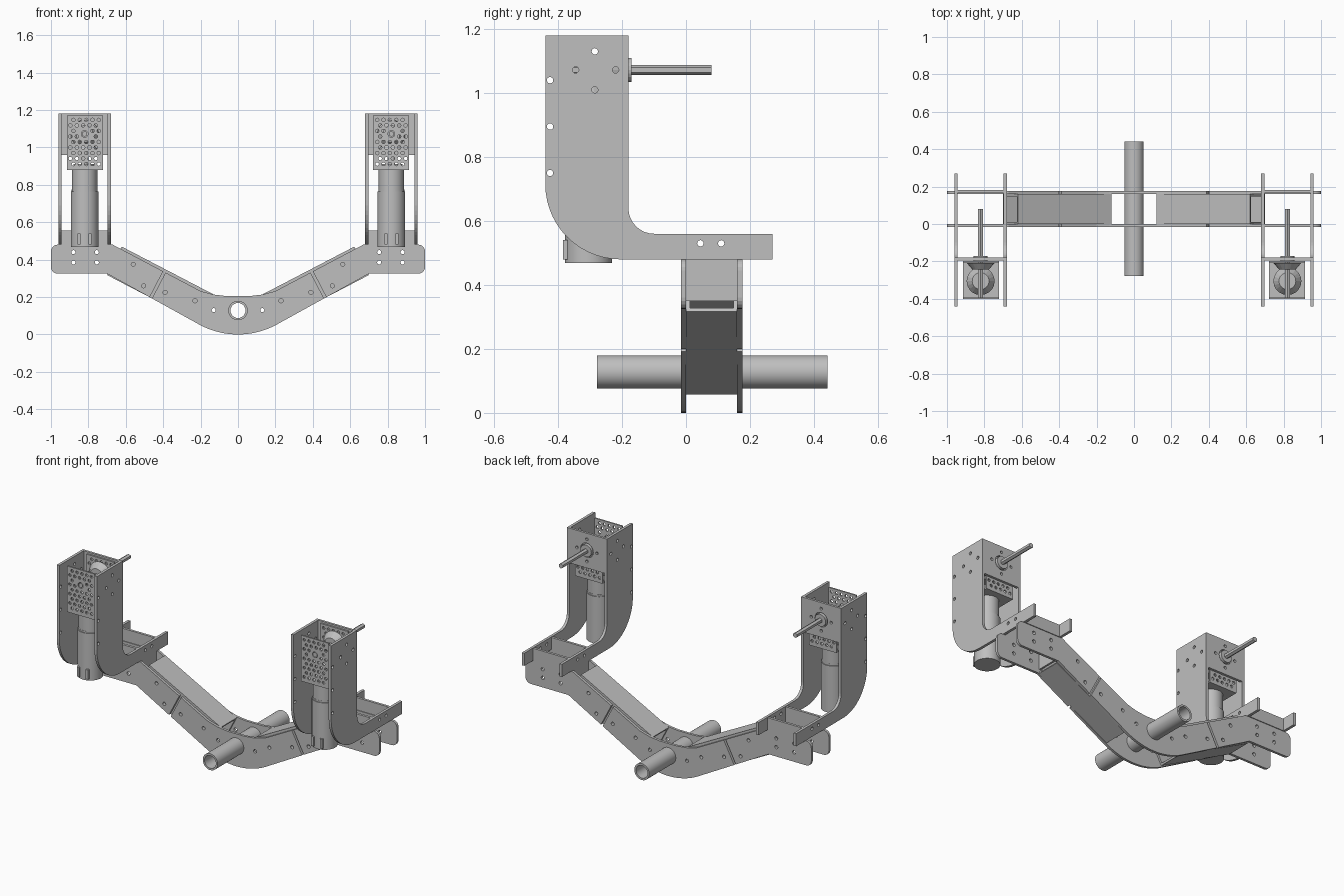
import bpy, bmesh, math
from mathutils import Matrix, Vector

if "Cube" in bpy.data.objects:
    bpy.data.objects.remove(bpy.data.objects["Cube"], do_unlink=True)

grey = bpy.data.materials.new("plain grey metal")
grey.use_nodes = True
GREY = (0.52, 0.52, 0.52, 1)
grey.diffuse_color = GREY
grey.node_tree.nodes["Principled BSDF"].inputs["Base Color"].default_value = GREY


def finish(bm, name, smooth=False):
    bmesh.ops.recalc_face_normals(bm, faces=bm.faces)
    mesh = bpy.data.meshes.new(name)
    bm.to_mesh(mesh)
    bm.free()
    mesh.materials.append(grey)
    ob = bpy.data.objects.new(name, mesh)
    bpy.context.collection.objects.link(ob)
    if smooth:
        shade(ob)
    return ob


def shade(ob):
    bpy.ops.object.select_all(action='DESELECT')
    ob.select_set(True)
    bpy.context.view_layer.objects.active = ob
    bpy.ops.object.shade_smooth_by_angle(angle=math.radians(35))


def add_prism(bm, outline, axis, a, b):
    """Extrude a 2D outline from a to b along x (outline is y,z) or y (outline is x,z)."""
    place = (lambda u, v: (a, u, v)) if axis == 'x' else (lambda u, v: (u, a, v))
    face = bm.faces.new([bm.verts.new(place(u, v)) for u, v in outline])
    out = bmesh.ops.extrude_face_region(bm, geom=[face])
    step = Vector((b - a, 0, 0)) if axis == 'x' else Vector((0, b - a, 0))
    bmesh.ops.translate(bm, vec=step, verts=[v for v in out['geom'] if isinstance(v, bmesh.types.BMVert)])


def add_box(bm, x, y, z):
    add_prism(bm, [(x[0], z[0]), (x[1], z[0]), (x[1], z[1]), (x[0], z[1])], 'y', *y)


def add_rod(bm, axis, centre, length, r1, r2=None, sides=24):
    turn = {'x': Matrix.Rotation(math.pi / 2, 4, 'Y'),
            'y': Matrix.Rotation(-math.pi / 2, 4, 'X'), 'z': Matrix()}[axis]
    bmesh.ops.create_cone(bm, cap_ends=True, segments=sides, radius1=r1, radius2=r1 if r2 is None else r2,
                          depth=length, matrix=Matrix.Translation(centre) @ turn)


def cut(ob, bm):
    """Subtract the solids in bm from ob and bake the result."""
    cutter = finish(bm, "hole_cutter")
    cutter.hide_render = True
    mod = ob.modifiers.new("holes", 'BOOLEAN')
    mod.operation, mod.solver, mod.object = 'DIFFERENCE', 'EXACT', cutter
    bpy.context.view_layer.update()
    baked = bpy.data.meshes.new_from_object(ob.evaluated_get(bpy.context.evaluated_depsgraph_get()))
    ob.modifiers.clear()
    ob.data = baked
    bpy.data.objects.remove(cutter, do_unlink=True)


def mirror(ob):
    mod = ob.modifiers.new("mirror", 'MIRROR')
    mod.use_axis[0] = True
    mod.use_mirror_merge = False


def arc(cx, cz, r, start, end, n=10):
    angles = [math.radians(start + (end - start) * i / n) for i in range(n + 1)]
    return [(cx + r * math.cos(a), cz + r * math.sin(a)) for a in angles]


SLOPE = math.radians(27.5)
AXLE_Z, SIDE_X, DRIVE_Y, SHAFT_Z = 0.128, 0.82, -0.305, 1.072


def slanted(u, v):
    """Point u along the sloping arm and v above its lower edge."""
    return (0.2 + u * math.cos(SLOPE) - v * math.sin(SLOPE), 0.055 + u * math.sin(SLOPE) + v * math.cos(SLOPE))


def beam_holes():
    bm = bmesh.new()
    spots = [(.13, .13), (.23, .18), (.39, .225), (.505, .26), (.56, .375),
             (.755, .385), (.755, .44), (.88, .385), (.88, .44)]
    for x, z in spots:
        for s in (1, -1):
            add_rod(bm, 'y', (s * x, .08, z), .4, .011, sides=12)
    return bm


# Beam plates: one long bent outline on each side, split by a slot on each arm
right_low = arc(0, .433, .433, -90, -62.5, 8) + [(.7, .325)] + arc(.965, .36, .035, -90, 0, 5)
right_top = arc(.965, .445, .035, 0, 90, 5) + [(.67, .48), (.2, .232), (.13, .213), (.06, .205)]
right = right_low + right_top
outline = right + [(-x, z) for x, z in reversed(right[1:])]
for name, y in (("front_beam_plate", -.016), ("back_beam_plate", .16)):
    bm = bmesh.new()
    add_prism(bm, outline, 'y', y, y + .016)
    plate = finish(bm, name)
    holes = beam_holes()
    add_rod(holes, 'y', (0, .08, AXLE_Z), .4, .05, sides=32)
    for s in (1, -1):
        slot = [slanted(u, v) for u, v in ((.294, -.03), (.308, -.03), (.308, .23), (.294, .23))]
        add_prism(holes, [(s * x, z) for x, z in slot], 'y', -.1, .3)
    cut(plate, holes)

# Hollow square arms between the beam plates
bm = bmesh.new()
add_prism(bm, [slanted(u, v) for u, v in ((0, .002), (.565, .002), (.565, .173), (0, .173))], 'y', 0, .16)
arm = finish(bm, "sloping_arm")
bore = beam_holes()
add_prism(bore, [slanted(u, v) for u, v in ((-.1, .014), (.7, .014), (.7, .161), (-.1, .161))], 'y', .012, .148)
cut(arm, bore)
mirror(arm)

# Centre axle tube
bm = bmesh.new()
add_rod(bm, 'y', (0, .082, AXLE_Z), .72, .052, sides=48)
axle = finish(bm, "axle_tube")
bore = bmesh.new()
add_rod(bore, 'y', (0, .082, AXLE_Z), .9, .04, sides=48)
cut(axle, bore)
shade(axle)

# Upright bracket side plates with curved heel
profile = ([(-.44, 1.18)] + arc(-.205, .715, .235, 180, 270, 14) + [(.27, .48), (.27, .56)]
           + arc(-.1, .64, .08, 270, 180, 8) + [(-.18, 1.18)])
side_spots = [(-.425, 1.04), (-.425, .895), (-.425, .75), (-.285, 1.13), (-.345, SHAFT_Z),
              (-.22, SHAFT_Z), (-.285, 1.01), (.045, .53), (.11, .53)]
for name, x in (("inner_bracket_side", .68), ("outer_bracket_side", .943)):
    bm = bmesh.new()
    add_prism(bm, profile, 'x', x, x + .017)
    side = finish(bm, name)
    holes = bmesh.new()
    for y, z in side_spots:
        add_rod(holes, 'x', (x, y, z), .1, .01, sides=12)
    cut(side, holes)
    mirror(side)

# Cross plates joining the bracket sides, and the tab under the inner side
bm = bmesh.new()
for y in (-.016, .165):
    add_box(bm, (.697, .943), (y, y + .016), (.48, .557))
add_box(bm, (.683, .695), (0, .16), (.35, .48))
mirror(finish(bm, "bracket_cross_plates"))

# Rear bearing plate with shaft opening
bm = bmesh.new()
add_box(bm, (.697, .943), (-.195, -.18), (.96, 1.18))
bearing = finish(bm, "bearing_plate")
holes = bmesh.new()
add_rod(holes, 'y', (SIDE_X, -.19, SHAFT_Z), .1, .045)
for dx, dz in ((.07, 0), (-.07, 0), (0, .07), (0, -.07)):
    add_rod(holes, 'y', (SIDE_X + dx, -.19, SHAFT_Z + dz), .1, .009, sides=12)
cut(bearing, holes)
mirror(bearing)

# Perforated gearbox channel: front and back walls with a floor
bm = bmesh.new()
add_box(bm, (.722, .915), (-.402, -.197), (.88, 1.17))
channel = finish(bm, "perforated_channel")
holes = bmesh.new()
add_box(holes, (.6, 1), (-.392, -.207), (.89, 1.3))
cut(channel, holes)
holes = bmesh.new()
for row in range(9):
    for col in range(-2, 3):
        dx, dz = col * .034 + (.008 if row % 2 else -.008), row * .0295 + .911 - SHAFT_Z
        if math.hypot(dx, dz) > .031:
            add_rod(holes, 'y', (SIDE_X + dx, -.3, SHAFT_Z + dz), .3, .0095, sides=8)
add_rod(holes, 'y', (SIDE_X, -.3, SHAFT_Z), .3, .018, sides=16)
cut(channel, holes)
mirror(channel)

# Motor hanging below the gearbox: stacked round sections
bm = bmesh.new()
for low, high, radius in ((.468, .765, .074), (.765, .775, .069), (.775, .88, .068), (.888, .91, .06)):
    add_rod(bm, 'z', (SIDE_X, DRIVE_Y, (low + high) / 2), high - low, radius, sides=32)
for dx in (-.03, .03):
    add_box(bm, (SIDE_X + dx - .008, SIDE_X + dx + .008), (-.385, -.37), (.48, .54))
mirror(finish(bm, "motor", True))

# Bevel gears and drive shaft
bm = bmesh.new()
add_rod(bm, 'z', (SIDE_X, DRIVE_Y, .96), .1, .02, sides=16)
add_rod(bm, 'z', (SIDE_X, DRIVE_Y, 1.0), .04, .075, .045, sides=20)
add_rod(bm, 'y', (SIDE_X, -.225, SHAFT_Z), .035, .045, .075, sides=20)
add_rod(bm, 'y', (SIDE_X, -.185, SHAFT_Z), .03, .038, sides=20)
mirror(finish(bm, "bevel_gears"))
bm = bmesh.new()
add_rod(bm, 'y', (SIDE_X, -.16, SHAFT_Z), .48, .0155, sides=6)
mirror(finish(bm, "drive_shaft"))
